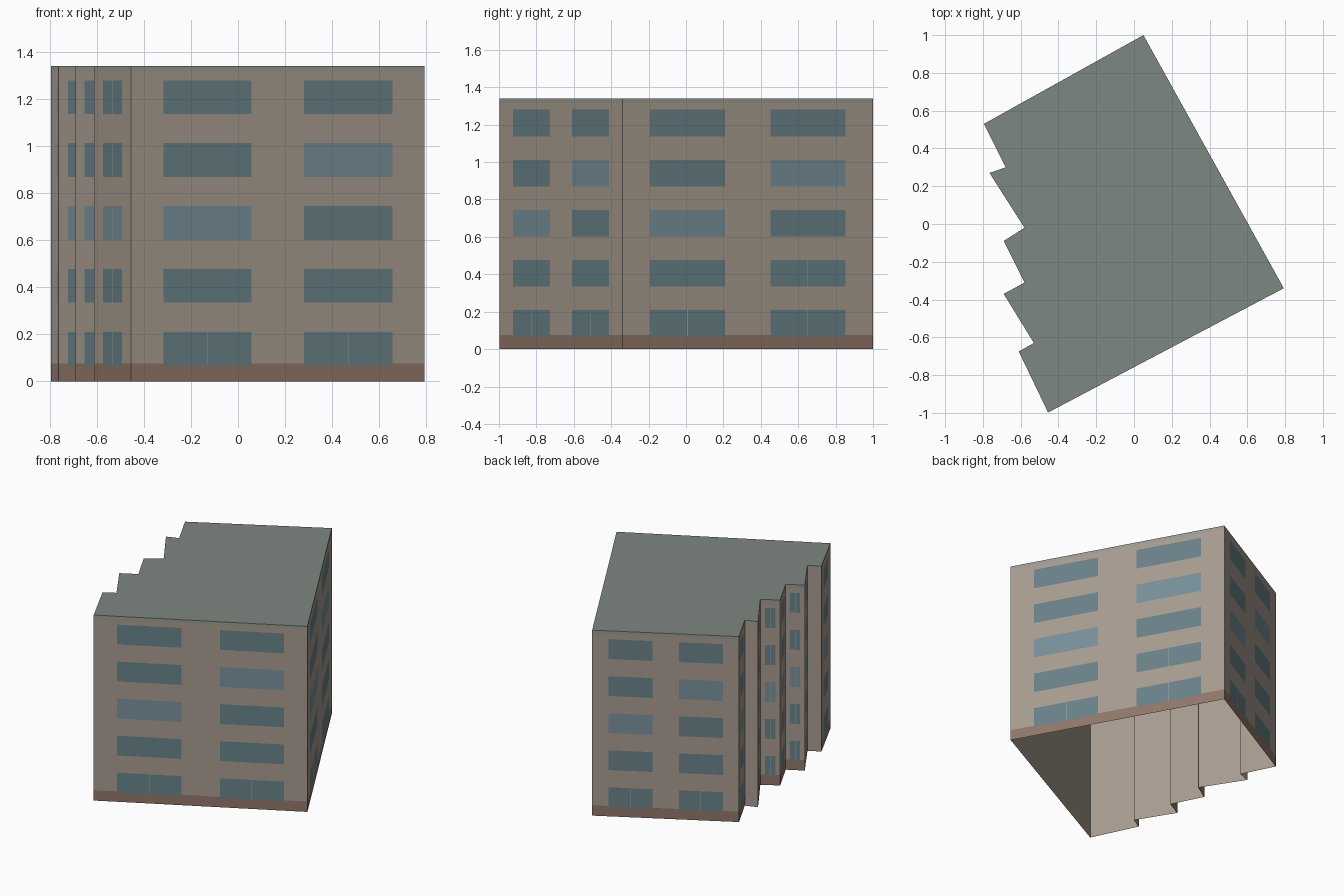
import bpy, bmesh
from mathutils import Vector

if "Cube" in bpy.data.objects:
    bpy.data.objects.remove(bpy.data.objects["Cube"])

HEIGHT = 1.34
BASE_TOP, CAP_BOTTOM = 0.075, 1.315
# counter-clockwise footprint, stepped along the left side
PLAN = [(0.05, 1.0), (-0.795, 0.53), (-0.68, 0.30), (-0.765, 0.27),
        (-0.58, -0.02), (-0.69, -0.09), (-0.58, -0.31), (-0.69, -0.37),
        (-0.53, -0.63), (-0.61, -0.675), (-0.455, -0.998), (0.793, -0.34)]
PLAN = [Vector(p) for p in PLAN]
FLOORS = [(0.067 + 0.2675 * i, 0.21 + 0.2675 * i) for i in range(5)]


def material(name, rgb):
    m = bpy.data.materials.new(name)
    m.diffuse_color = (*[c ** 2.2 for c in rgb], 1)
    m.use_nodes = True
    m.node_tree.nodes["Principled BSDF"].inputs["Base Color"].default_value = m.diffuse_color
    return m


WALL, BASE, CAP, GLASS, PALE, BAR = range(6)
MATS = [material("wall", (0.65, 0.605, 0.555)),
        material("base", (0.56, 0.46, 0.41)),
        material("cap", (0.60, 0.60, 0.57)),
        material("glass", (0.41, 0.505, 0.53)),
        material("pale_glass", (0.465, 0.56, 0.595)),
        material("window_bar", (0.60, 0.65, 0.66))]
ROOF_MAT = material("roof", (0.49, 0.525, 0.505))


def finish(name, bm, mats):
    mesh = bpy.data.meshes.new(name)
    bm.to_mesh(mesh)
    bm.free()
    for m in mats:
        mesh.materials.append(m)
    ob = bpy.data.objects.new(name, mesh)
    bpy.context.collection.objects.link(ob)
    return ob


def quad(bm, a, b, z0, z1, mat=0):
    pts = [(*a, z0), (*b, z0), (*b, z1), (*a, z1)]
    f = bm.faces.new([bm.verts.new(p) for p in pts])
    f.material_index = mat


def window_spans(length):
    if length > 0.5:
        return [(0.11, 0.41), (0.59, 0.89)]
    return [(0.235, 0.755)] if length > 0.1 else []


def cell_material(t, z, spans, length):
    """Surface type at a fraction along the wall and a height."""
    if not spans:
        return WALL
    for col, (s0, s1) in enumerate(spans):
        for row, (z0, z1) in enumerate(FLOORS):
            if s0 < t < s1 and z0 < z < z1:
                barred = row == 0 or len(spans) == 1 or (
                    length > 1.45 and (col, row) == (1, 1))
                if barred and abs(t - (s0 + s1) / 2) * length < 0.002:
                    return BAR
                return PALE if (col, row) in ((0, 2), (1, 3)) else GLASS
    return BASE if z < BASE_TOP else CAP if z > CAP_BOTTOM else WALL


# facade: each wall is a flush grid of wall, base, cap and window cells
zs = sorted([0, BASE_TOP, CAP_BOTTOM, HEIGHT] + [z for f in FLOORS for z in f])
facade, lining = bmesh.new(), bmesh.new()
for a, b in zip(PLAN, PLAN[1:] + PLAN[:1]):
    length = (b - a).length
    spans = window_spans(length)
    ts = [0, 1]
    for s0, s1 in spans:
        mid, half = (s0 + s1) / 2, 0.0021 / length
        ts += [s0, mid - half, mid + half, s1]
    ts.sort()
    for t0, t1 in zip(ts, ts[1:]):
        for z0, z1 in zip(zs, zs[1:]):
            mat = cell_material((t0 + t1) / 2, (z0 + z1) / 2, spans, length)
            quad(facade, a.lerp(b, t0), a.lerp(b, t1), z0, z1, mat)
    # plain inner face just behind the wall, facing inward
    d = (b - a) / length
    inward = Vector((-d.y, d.x)) * 0.002
    quad(lining, b + inward, a + inward, 0, HEIGHT - 0.002)
bmesh.ops.remove_doubles(facade, verts=facade.verts, dist=0.0001)
finish("facade_walls", facade, MATS)
finish("inner_wall_lining", lining, MATS[:1])

# flat roof; the underside of the building stays open
roof = bmesh.new()
roof.faces.new([roof.verts.new((p.x, p.y, HEIGHT)) for p in PLAN])
finish("flat_roof", roof, [ROOF_MAT])
